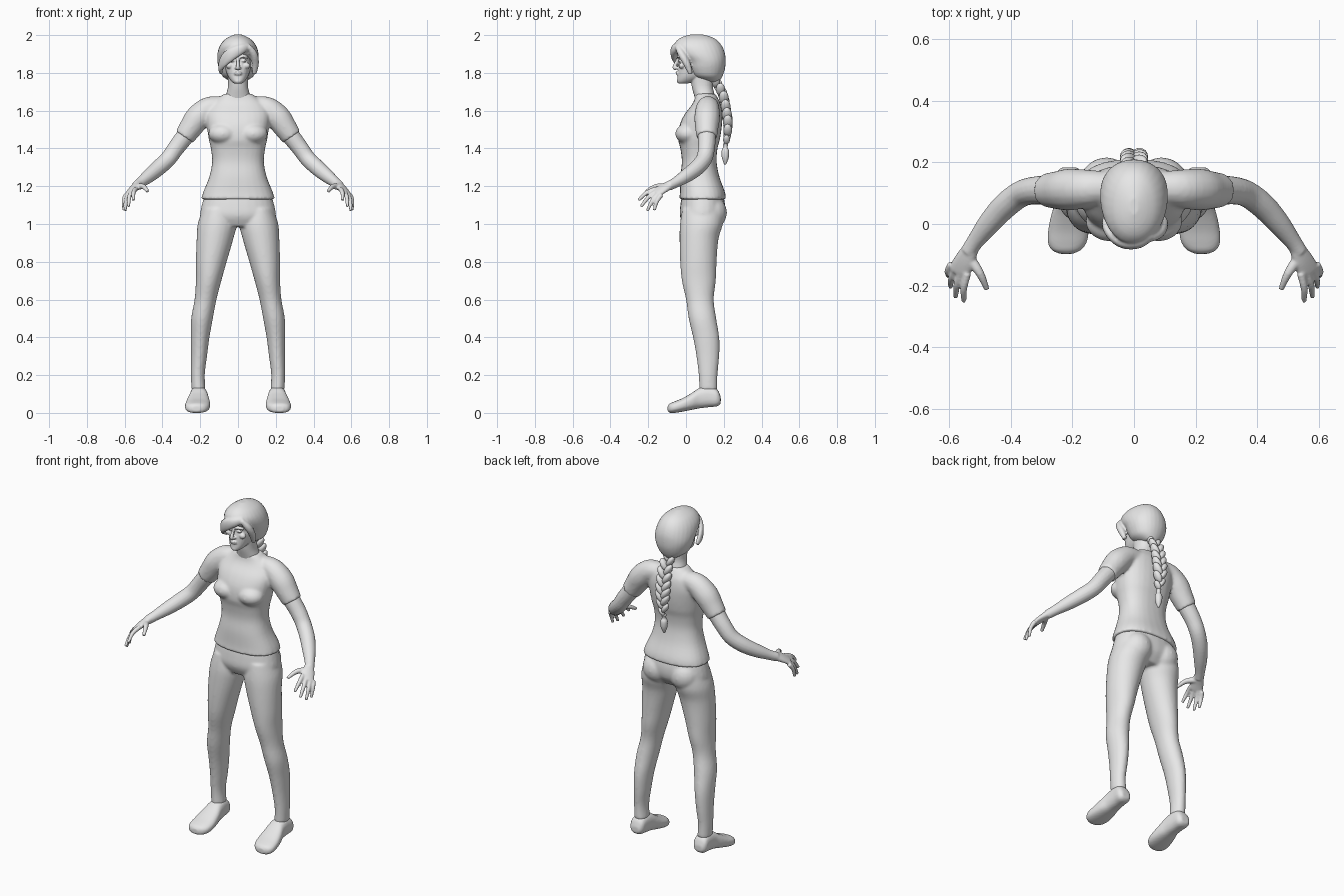
import bpy, bmesh
from math import cos, sin, pi, copysign, radians
from mathutils import Vector, Matrix

default_cube = bpy.data.objects.get("Cube")
if default_cube:
    bpy.data.objects.remove(default_cube)

GREY = (0.8, 0.8, 0.8, 1)
grey = bpy.data.materials.new("plain grey")
grey.use_nodes = True
grey.diffuse_color = GREY
grey.node_tree.nodes["Principled BSDF"].inputs["Base Color"].default_value = GREY
SIDES = (-1, 1)


def spline(rows, steps=4):
    """Smooth rows of numbers with a curve through every row."""
    result = []
    for i in range(len(rows) - 1):
        before, start = rows[max(i - 1, 0)], rows[i]
        end, after = rows[i + 1], rows[min(i + 2, len(rows) - 1)]
        for k in range(steps):
            t = k / steps
            result.append([b + 0.5 * t * (c - a + t * (2 * a - 5 * b + 4 * c - d + t * (3 * (b - c) + d - a)))
                           for a, b, c, d in zip(before, start, end, after)])
    return result + [list(rows[-1])]


def loft(bm, rings, power=2.0, count=28):
    """Skin a closed solid over rings given as centre, first radius and second radius."""
    def bend(value):
        return copysign(abs(value) ** (2 / power), value)

    loops = []
    for centre, u, v in rings:
        angles = [2 * pi * k / count for k in range(count)]
        loops.append([bm.verts.new(centre + u * bend(cos(a)) + v * bend(sin(a))) for a in angles])
    for low, high in zip(loops, loops[1:]):
        for k in range(count):
            n = (k + 1) % count
            bm.faces.new((low[k], low[n], high[n], high[k]))
    bm.faces.new(loops[0])
    bm.faces.new(loops[-1])


def stack(bm, rows, side=1, power=2.2, along_y=False):
    """Rows hold a position and then the limits of the section on its two axes."""
    rings = []
    for place, a, b, c, d in spline(rows):
        across, other = side * (a + b) / 2, (c + d) / 2
        u = Vector(((b - a) / 2, 0, 0))
        if along_y:
            rings.append((Vector((across, place, other)), u, Vector((0, 0, (d - c) / 2))))
        else:
            rings.append((Vector((across, other, place)), u, Vector((0, (d - c) / 2, 0))))
    loft(bm, rings, power)


def centred(rows):
    """Turn height, half width, front, back into full section limits."""
    return [(z, -w, w, front, back) for z, w, front, back in rows]


def tube(bm, rows, side=1, hint=(0, 0, 1)):
    """Rows hold a path point and one or two radii; the first radius follows the hint."""
    rows = spline(rows)
    points = [Vector((side * r[0], r[1], r[2])) for r in rows]
    hint = Vector((side * hint[0], hint[1], hint[2]))
    rings = []
    for i, (point, row) in enumerate(zip(points, rows)):
        tangent = (points[min(i + 1, len(points) - 1)] - points[max(i - 1, 0)]).normalized()
        u = (hint - tangent * hint.dot(tangent)).normalized()
        rings.append((point, u * row[3], tangent.cross(u) * row[-1]))
    loft(bm, rings, count=16)


def ball(bm, centre, radii, side=1, turn=0.0):
    matrix = (Matrix.Translation((side * centre[0], centre[1], centre[2]))
              @ Matrix.Rotation(turn, 4, 'Y') @ Matrix.Diagonal((*radii, 1)))
    bmesh.ops.create_uvsphere(bm, u_segments=20, v_segments=12, radius=1, matrix=matrix)


def finish(bm, name, voxel=0, relax=0):
    """Make the object; a voxel size fuses overlapping solids into one skin."""
    bmesh.ops.recalc_face_normals(bm, faces=bm.faces)
    for face in bm.faces:
        face.smooth = True
    mesh = bpy.data.meshes.new(name)
    bm.to_mesh(mesh)
    bm.free()
    mesh.materials.append(grey)
    obj = bpy.data.objects.new(name, mesh)
    bpy.context.collection.objects.link(obj)
    if voxel:
        fuse = obj.modifiers.new("fuse", 'REMESH')
        fuse.mode = 'VOXEL'
        fuse.voxel_size = voxel
        fuse.use_smooth_shade = True
        soften = obj.modifiers.new("soften", 'SMOOTH')
        soften.factor = 0.5
        soften.iterations = relax
    return obj


# Shirt: torso, bust and short sleeves
bm = bmesh.new()
stack(bm, centred([
    (1.13, .196, -.036, .212), (1.17, .184, -.032, .206), (1.25, .152, -.03, .177),
    (1.33, .137, -.022, .162), (1.4, .144, -.03, .167), (1.45, .155, -.042, .18),
    (1.52, .165, -.035, .19), (1.58, .17, -.008, .192), (1.63, .15, .03, .185),
    (1.66, .115, .045, .172), (1.69, .072, .05, .155)]), power=2.4)
for side in SIDES:
    ball(bm, (.08, .01, 1.478), (.078, .067, .055), side)
    tube(bm, [(.07, .12, 1.625, .05), (.15, .115, 1.613, .062), (.21, .112, 1.565, .068),
              (.25, .11, 1.51, .062), (.284, .11, 1.461, .055)], side, hint=(0, 1, 0))
finish(bm, "shirt", 0.008, 6)

# Trousers: pelvis, seat and both legs
bm = bmesh.new()
stack(bm, centred([(1.16, .175, -.02, .195), (1.1, .192, -.03, .207),
                   (1.04, .2, -.032, .2), (.985, .17, -.005, .16)]))
for side in SIDES:
    ball(bm, (.09, .13, 1.06), (.088, .087, .09), side)
    stack(bm, [
        (1.08, .03, .188, -.02, .195), (1.0, .008, .213, -.032, .195), (.92, .025, .219, -.034, .172),
        (.8, .06, .223, -.031, .162), (.7, .088, .223, -.022, .158), (.6, .114, .23, 0, .147),
        (.5, .133, .248, .014, .16), (.4, .151, .25, .037, .176), (.3, .164, .249, .055, .176),
        (.2, .176, .249, .067, .167), (.12, .171, .247, .07, .167)], side, power=2)
finish(bm, "trousers", 0.008, 6)

# Shoes
for side, label in zip(SIDES, ("right", "left")):
    bm = bmesh.new()
    stack(bm, [
        (.184, .185, .235, .05, .085), (.165, .168, .252, .035, .125), (.12, .163, .253, .03, .142),
        (.07, .158, .257, .024, .132), (.03, .151, .269, .016, .105), (-.02, .147, .279, .006, .077),
        (-.06, .154, .28, 0, .061), (-.085, .173, .267, 0, .05), (-.097, .2, .24, .008, .036)],
        side, power=2.5, along_y=True)
    finish(bm, label + "_shoe", 0.006, 2)

# Arms with palms, fingers and thumbs
FINGERTIPS = [(.553, -.252, 1.125), (.58, -.238, 1.092), (.597, -.205, 1.07), (.604, -.168, 1.072)]
for side, label in zip(SIDES, ("right", "left")):
    bm = bmesh.new()
    tube(bm, [(.25, .11, 1.505, .05), (.284, .11, 1.46, .048), (.33, .108, 1.4, .045),
              (.37, .096, 1.345, .043), (.42, .058, 1.298, .042), (.47, .003, 1.256, .037),
              (.515, -.055, 1.22, .028), (.538, -.09, 1.202, .026)], side)
    across_palm = (.8, .55, -.35)
    tube(bm, [(.53, -.078, 1.209, .026, .023), (.549, -.118, 1.19, .036, .019),
              (.566, -.15, 1.17, .038, .015), (.57, -.162, 1.163, .034, .012)], side, hint=across_palm)
    first, last = Vector((.542, -.16, 1.186)), Vector((.593, -.13, 1.155))
    for i, tip in enumerate(FINGERTIPS):
        knuckle, tip = first.lerp(last, i / 3), Vector(tip)
        middle = knuckle.lerp(tip, 0.5) + Vector((.006, -.004, .009))
        tube(bm, [(*knuckle, .013), (*middle, .0115), (*tip, .008)], side, hint=across_palm)
    tube(bm, [(.535, -.11, 1.196, .018), (.501, -.16, 1.198, .014), (.478, -.212, 1.172, .009)], side)
    finish(bm, label + "_arm", 0.005, 3)

# Head: neck, skull and facial features
bm = bmesh.new()
stack(bm, centred([(1.62, .08, .06, .16), (1.68, .064, .043, .152),
                   (1.73, .053, .03, .142), (1.8, .055, .02, .15)]))
stack(bm, centred([
    (1.744, .02, -.04, .01), (1.757, .036, -.046, .05), (1.785, .055, -.045, .11),
    (1.83, .069, -.042, .16), (1.865, .074, -.036, .18), (1.895, .077, -.045, .185),
    (1.93, .075, -.038, .18), (1.96, .055, -.005, .15)]), power=2.3)
tube(bm, [(0, -.036, 1.888, .009), (0, -.05, 1.858, .008), (0, -.061, 1.83, .011),
          (0, -.05, 1.82, .009)], hint=(1, 0, 0))
for height, reach in ((1.802, -.047), (1.793, -.045)):
    ball(bm, (0, reach, height), (.022, .009, .0055))
ball(bm, (0, -.036, 1.757), (.02, .012, .013))
for side in SIDES:
    ball(bm, (.01, -.048, 1.826), (.008, .009, .007), side)
    ball(bm, (.03, -.032, 1.864), (.015, .009, .007), side)
    ball(bm, (.045, -.022, 1.838), (.02, .016, .016), side)
    tube(bm, [(.012, -.044, 1.881, .005), (.032, -.041, 1.886, .006), (.053, -.026, 1.878, .005)], side)
finish(bm, "head", 0.004, 2)

# Hair: cap, swept fringe and side lock
bm = bmesh.new()
stack(bm, centred([
    (1.752, .035, .115, .175), (1.78, .08, .04, .192), (1.82, .1, .012, .206),
    (1.86, .109, -.003, .21), (1.9, .109, -.045, .207), (1.94, .098, -.066, .192),
    (1.972, .075, -.048, .166), (1.992, .045, -.015, .13), (2.004, .015, .03, .085)]), power=2.1)
tube(bm, [(.06, -.035, 1.942, .016, .012), (.02, -.062, 1.926, .026, .016),
          (-.03, -.064, 1.902, .033, .017), (-.068, -.042, 1.872, .034, .016),
          (-.09, -.008, 1.835, .026, .014), (-.09, .025, 1.8, .012, .01)])
tube(bm, [(.055, -.045, 1.94, .014), (.083, -.024, 1.9, .02), (.092, .004, 1.85, .019),
          (.086, .025, 1.795, .012)], hint=(0, 1, 0))
finish(bm, "hair", 0.006, 3)

# Braid: alternating strands following the back, then a tie and a loose tail
bm = bmesh.new()
path = spline([(.15, 1.765, .85), (.193, 1.69, 1), (.213, 1.6, 1.05), (.222, 1.52, 1), (.212, 1.43, .65)], 8)
for i in range(16):
    y, z, size = path[i * 2]
    side = SIDES[i % 2]
    ball(bm, (.017 * size, y, z), (.019 * size, .025 * size, .04 * size), side, side * radians(32))
tube(bm, [(0, .21, 1.425, .014), (0, .208, 1.405, .012), (0, .208, 1.385, .02),
          (0, .208, 1.35, .018), (0, .207, 1.315, .005)], hint=(1, 0, 0))
finish(bm, "braid")
